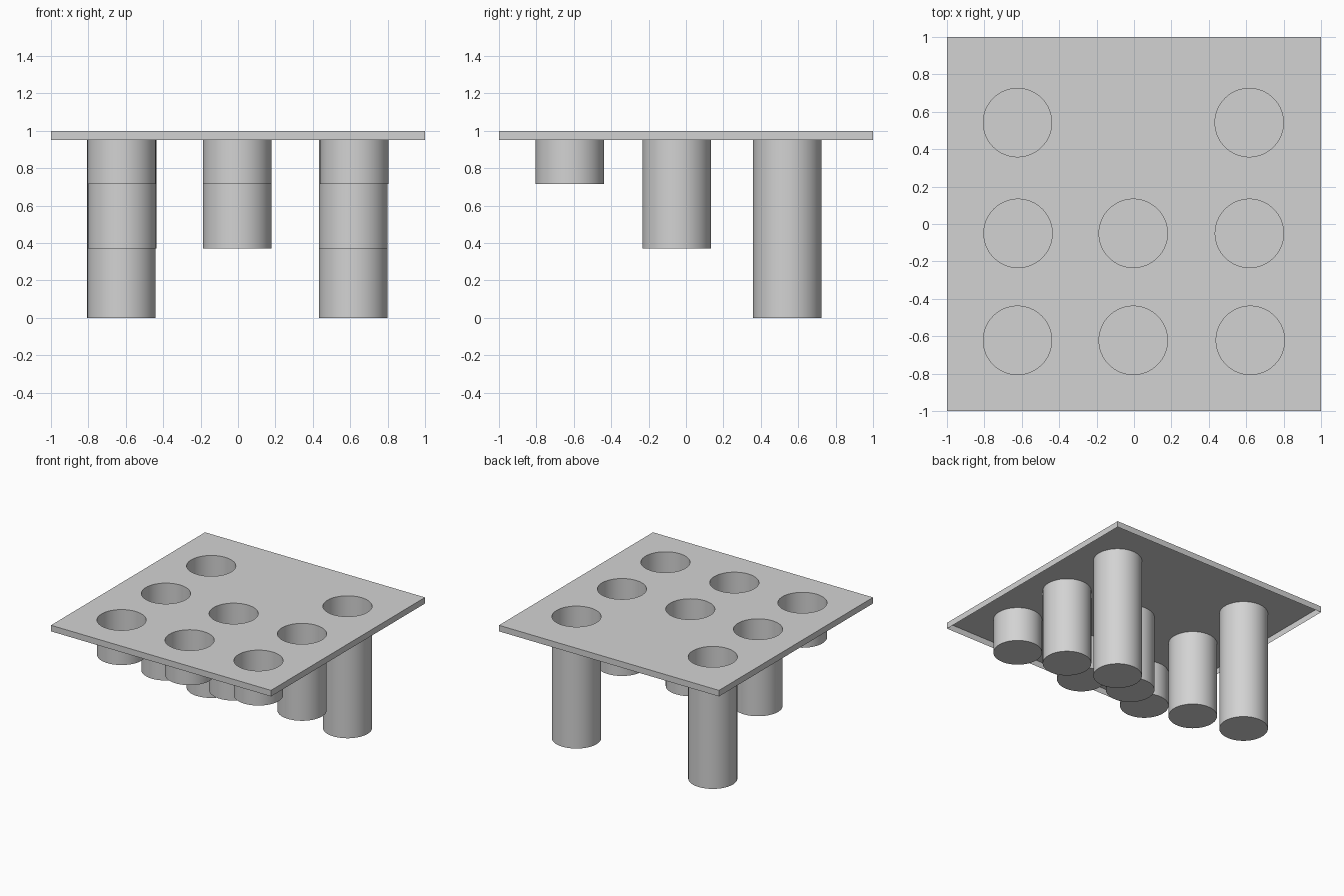
import bpy
import bmesh
from math import cos, sin, tau, radians

cube = bpy.data.objects.get("Cube")
if cube:
    bpy.data.objects.remove(cube, do_unlink=True)

TOP, RIM, RADIUS, SIDES = 1.0, 0.95, 0.183, 64

grey = bpy.data.materials.new("light grey")
grey.use_nodes = True
colour = (0.65, 0.65, 0.65, 1)
grey.diffuse_color = colour
grey.node_tree.nodes["Principled BSDF"].inputs["Base Color"].default_value = colour

# Wells: name, floor height, y, and x of each well in the row
ROWS = [
    ("front", 0.715, -0.622, {"right": -0.623, "middle": -0.004, "left": 0.622}),
    ("middle", 0.37, -0.05, {"right": -0.62, "middle": -0.004, "left": 0.617}),
    ("back", 0.0, 0.542, {"right": -0.623, "left": 0.616}),
]


def ring(bm, points, z):
    """Closed loop of vertices; returns vertices and edges."""
    verts = [bm.verts.new((x, y, z)) for x, y in points]
    edges = [bm.edges.new((a, b)) for a, b in zip(verts, verts[1:] + verts[:1])]
    return verts, edges


def circle(x, y):
    return [(x + RADIUS * cos(tau * i / SIDES), y + RADIUS * sin(tau * i / SIDES))
            for i in range(SIDES)]


def wall(bm, lower, upper):
    n = len(lower)
    for i in range(n):
        j = (i + 1) % n
        bm.faces.new((lower[i], lower[j], upper[j], upper[i]))


def finish(bm, name):
    mesh = bpy.data.meshes.new(name)
    bm.to_mesh(mesh)
    bm.free()
    mesh.materials.append(grey)
    obj = bpy.data.objects.new(name, mesh)
    bpy.context.collection.objects.link(obj)
    return obj


# Thin top sheet with round openings and a turned-down rim, open underneath
bm = bmesh.new()
square = [(-1, -1), (1, -1), (1, 1), (-1, 1)]
outer, edges = ring(bm, square, TOP)
for _, _, y, xs in ROWS:
    for x in xs.values():
        edges += ring(bm, circle(x, y), TOP)[1]
bmesh.ops.triangle_fill(bm, use_beauty=True, use_dissolve=False,
                        edges=edges, normal=(0, 0, 1))
for face in bm.faces:
    face.normal_update()
    if face.normal.z < 0:
        face.normal_flip()
lower, _ = ring(bm, square, RIM)
wall(bm, lower, outer)
finish(bm, "tray_top")

# Round wells with closed floors, hanging from the openings
for row, floor, y, xs in ROWS:
    for side, x in xs.items():
        bm = bmesh.new()
        bottom, _ = ring(bm, circle(x, y), floor)
        top, _ = ring(bm, circle(x, y), TOP)
        wall(bm, bottom, top)
        bm.faces.new(bottom[::-1])
        well = finish(bm, f"{row}_{side}_well")
        bpy.ops.object.select_all(action="DESELECT")
        well.select_set(True)
        bpy.context.view_layer.objects.active = well
        bpy.ops.object.shade_smooth_by_angle(angle=radians(30))
